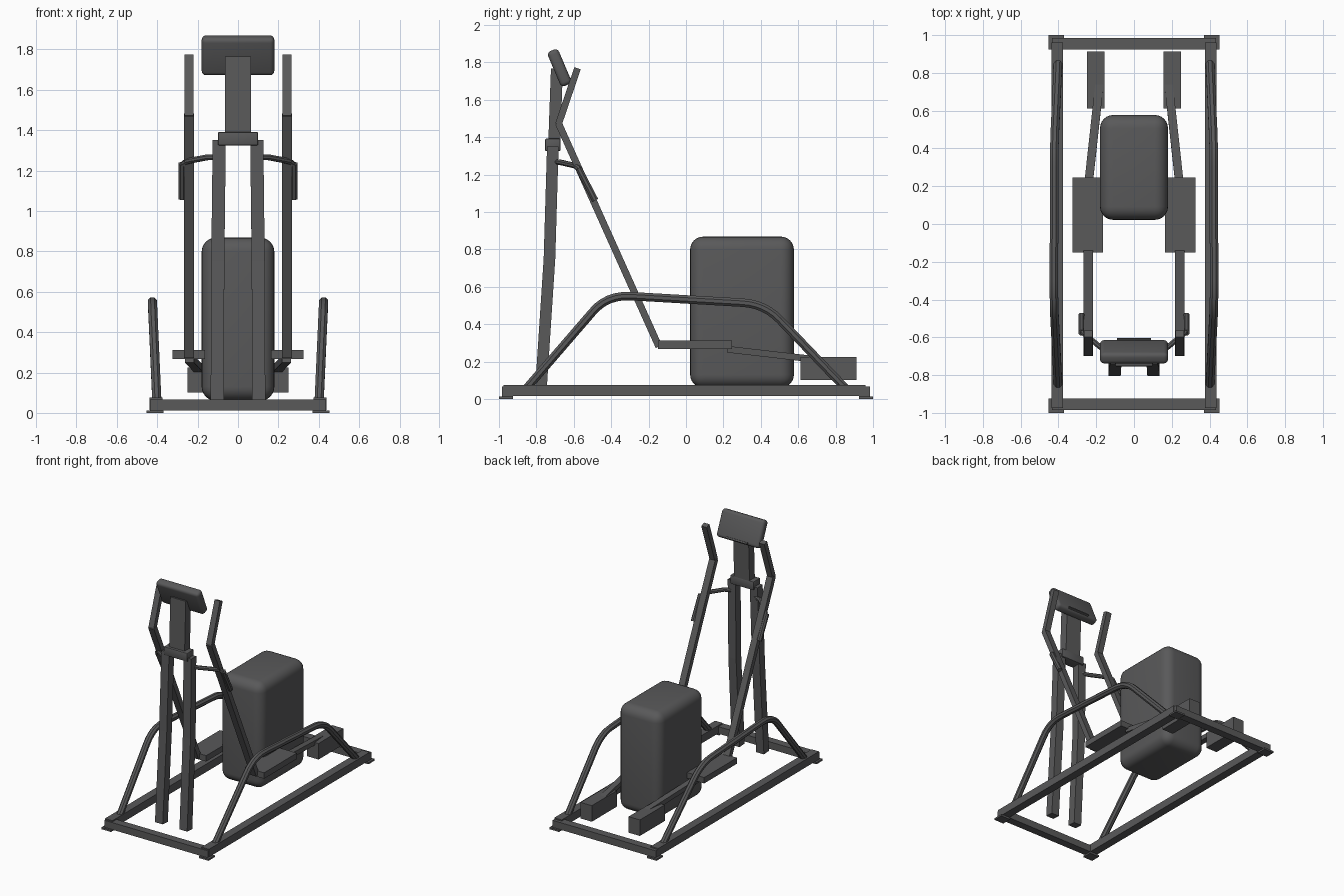
import bpy, bmesh, math
from mathutils import Vector, Matrix

if "Cube" in bpy.data.objects:
    bpy.data.objects.remove(bpy.data.objects["Cube"], do_unlink=True)

grey = bpy.data.materials.new("dark_grey")
grey.use_nodes = True
colour = (0.1, 0.1, 0.102, 1)
grey.diffuse_color = colour
grey.node_tree.nodes["Principled BSDF"].inputs["Base Color"].default_value = colour


def finish(name, bm, mirror=False, smooth=False):
    """Turn a bmesh into a named object, mirrored across x if wanted."""
    bmesh.ops.recalc_face_normals(bm, faces=bm.faces[:])
    mesh = bpy.data.meshes.new(name)
    bm.to_mesh(mesh)
    bm.free()
    mesh.materials.append(grey)
    obj = bpy.data.objects.new(name, mesh)
    bpy.context.collection.objects.link(obj)
    if mirror:
        mod = obj.modifiers.new("mirror", "MIRROR")
        mod.use_mirror_merge = False
    if smooth:
        bpy.ops.object.select_all(action="DESELECT")
        obj.select_set(True)
        bpy.context.view_layer.objects.active = obj
        bpy.ops.object.shade_smooth_by_angle(angle=math.radians(40))
    return obj


def box(name, x, y, z, mirror=False, round_by=0, segments=5, tilt=0):
    """Box from (low, high) ranges, optionally rounded and tilted about x."""
    size = [r[1] - r[0] for r in (x, y, z)]
    mid = Vector([(r[0] + r[1]) / 2 for r in (x, y, z)])
    bm = bmesh.new()
    bmesh.ops.create_cube(bm, size=1)
    bmesh.ops.scale(bm, vec=size, verts=bm.verts)
    if round_by:
        bmesh.ops.bevel(bm, geom=bm.edges[:], offset=round_by, segments=segments,
                        profile=0.5, affect="EDGES")
    bmesh.ops.transform(bm, verts=bm.verts,
                        matrix=Matrix.Translation(mid) @ Matrix.Rotation(tilt, 4, "X"))
    return finish(name, bm, mirror, round_by > 0)


def sweep(name, path, width, depth, sides=4, mirror=True):
    """Bar along a path with mitred joints; sides=4 gives a square bar."""
    pts = [Vector(p) for p in path]
    dirs = [(b - a).normalized() for a, b in zip(pts, pts[1:])]
    bm = bmesh.new()
    rings = []
    reach = 0.5 / math.cos(math.pi / sides)
    for i, p in enumerate(pts):
        before, after = dirs[max(i - 1, 0)], dirs[min(i, len(dirs) - 1)]
        tangent = (before + after).normalized()
        miter = 1 / max(tangent.dot(after), 0.5)
        if sides == 4:
            across = Vector((1, 0, 0))
        else:
            across = Vector((0, 0, 1)).cross(tangent).normalized()
            if path[0][0] == path[-1][0]:
                across = Vector((1, 0, 0))
        other = across.cross(tangent).normalized()
        ring = []
        for k in range(sides):
            a = 2 * math.pi * (k + 0.5) / sides
            ring.append(bm.verts.new(p + across * math.cos(a) * reach * width
                                     + other * math.sin(a) * reach * depth * miter))
        rings.append(ring)
    for r, s in zip(rings, rings[1:]):
        for k in range(sides):
            n = (k + 1) % sides
            bm.faces.new((r[k], r[n], s[n], s[k]))
    bm.faces.new(rings[0])
    bm.faces.new(rings[-1])
    return finish(name, bm, mirror, sides > 4)


def bend(a, corner, b, steps=6):
    """Points of a rounded corner from a to b."""
    a, corner, b = Vector(a), Vector(corner), Vector(b)
    out = []
    for i in range(steps + 1):
        t = i / steps
        out.append(a * (1 - t) ** 2 + corner * 2 * t * (1 - t) + b * t * t)
    return out


# Base frame and corner feet
box("base_rail", (0.375, 0.438), (-0.975, 0.96), (0.015, 0.075), mirror=True)
for end, sign in (("front", -1), ("back", 1)):
    y = sorted((sign * 0.925, sign * 0.985))
    box(end + "_crossbar", (-0.435, 0.435), y, (0.012, 0.066))
    y = sorted((sign * 0.925, sign * 1.0))
    box(end + "_foot", (0.37, 0.452), y, (0, 0.013), mirror=True)

# Side guard arches, leaning slightly outward
arch = [(0, -0.85, 0.06)]
arch += bend((0, -0.50, 0.465), (0, -0.425, 0.555), (0, -0.30, 0.55))
arch += bend((0, 0.30, 0.515), (0, 0.42, 0.508), (0, 0.50, 0.425))
arch += [(0, 0.85, 0.06)]
arch = [(0.402 + 0.045 * (p[2] - 0.06), p[1], p[2]) for p in arch]
sweep("side_arch", arch, 0.045, 0.045, sides=8)

# Twin uprights, collar, neck and console
sweep("upright_post", [(0.103, -0.775, 0.062), (0.1, -0.73, 0.75), (0.093, -0.712, 1.35)],
      0.065, 0.062)
box("post_collar", (-0.1, 0.1), (-0.754, -0.67), (1.325, 1.392), round_by=0.008, segments=2)
sweep("console_neck", [(0, -0.704, 1.38), (0, -0.69, 1.765)], 0.13, 0.064, mirror=False)
lean = math.radians(23)
box("console", (-0.18, 0.18), (-0.708, -0.645), (1.67, 1.872), round_by=0.022, segments=4, tilt=lean)
box("console_ledge", (-0.09, 0.09), (-0.632, -0.605), (1.695, 1.707), tilt=lean)

# Fixed handlebars with thicker grips
bar = [(0.09, -0.70, 1.268), (0.15, -0.675, 1.266)]
bar += bend((0.235, -0.605, 1.25), (0.278, -0.575, 1.245), (0.278, -0.555, 1.2))
sweep("fixed_handlebar", bar, 0.028, 0.028, sides=8)
sweep("handlebar_grip", [(0.278, -0.575, 1.235), (0.278, -0.485, 1.062)], 0.034, 0.034, sides=8)

# Swinging levers
sweep("lever_handle", [(0.243, -0.58, 1.768), (0.243, -0.682, 1.468)], 0.045, 0.036)
sweep("swing_lever", [(0.243, -0.682, 1.475), (0.243, -0.145, 0.28)], 0.05, 0.037)

# Pedals, link arms and rear blocks
box("pedal", (0.163, 0.325), (-0.15, 0.245), (0.267, 0.312), mirror=True)
sweep("link_arm", [(0.24, 0.22, 0.266), (0.182, 0.75, 0.205)], 0.045, 0.035)
box("rear_block", (0.155, 0.25), (0.612, 0.912), (0.102, 0.224), mirror=True)

# Flywheel housing
box("drive_housing", (-0.18, 0.18), (0.022, 0.577), (0.06, 0.868), round_by=0.07, segments=6)
